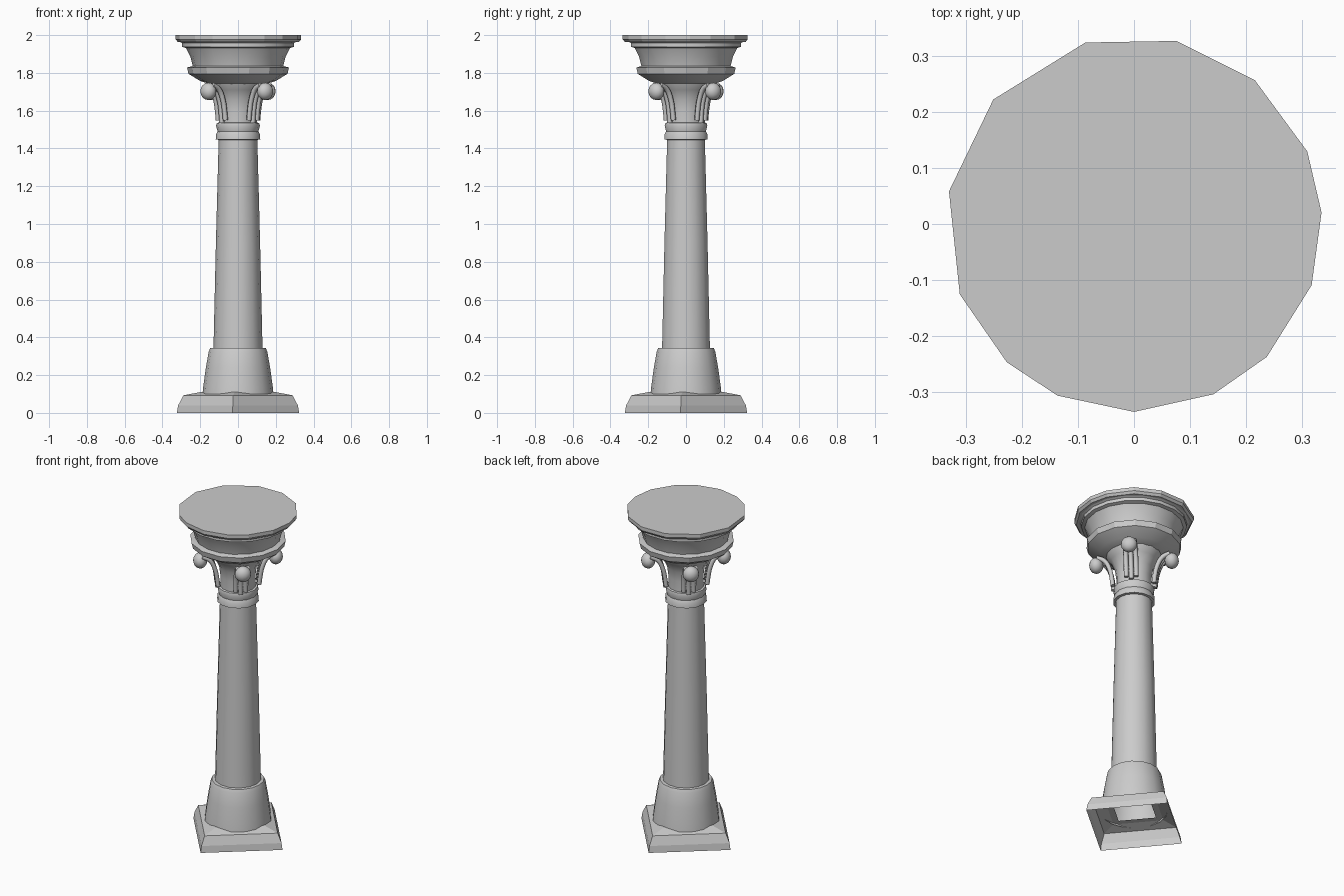
import bpy, bmesh, math
from math import cos, sin, radians, pi

if "Cube" in bpy.data.objects:
    bpy.data.objects.remove(bpy.data.objects["Cube"], do_unlink=True)

stone = bpy.data.materials.new("grey stone")
stone.use_nodes = True
GREY = (0.6, 0.6, 0.6, 1)
stone.diffuse_color = GREY
stone.node_tree.nodes["Principled BSDF"].inputs["Base Color"].default_value = GREY
TWIST = radians(-5)


def finish(obj, smooth=None):
    obj.data.materials.append(stone)
    if smooth:
        bpy.ops.object.select_all(action='DESELECT')
        obj.select_set(True)
        bpy.context.view_layer.objects.active = obj
        bpy.ops.object.shade_smooth_by_angle(angle=radians(smooth))
    return obj


def lathe(name, profile, angles, smooth=None, cap_bottom=False, cap_top=False):
    """Stack rings of (radius, height) with corners at the given angles."""
    bm = bmesh.new()
    rings = [[bm.verts.new((r * cos(a), r * sin(a), z)) for a in angles] for r, z in profile]
    n = len(angles)
    for low, high in zip(rings, rings[1:]):
        for i in range(n):
            j = (i + 1) % n
            bm.faces.new((low[i], low[j], high[j], high[i]))
    if cap_bottom:
        bm.faces.new(rings[0][::-1])
    if cap_top:
        bm.faces.new(rings[-1])
    mesh = bpy.data.meshes.new(name)
    bm.to_mesh(mesh)
    bm.free()
    obj = bpy.data.objects.new(name, mesh)
    bpy.context.collection.objects.link(obj)
    return finish(obj, smooth)


def circle(sides, start=0.0):
    return [start + 2 * pi * i / sides for i in range(sides)]


# Square base, hollow below, corners on the axes
lathe("square_base", [(0.325, 0), (0.318, 0.04), (0.29, 0.093), (0.2, 0.11), (0.15, 0.11)],
      circle(4, TWIST))

# Round plinth with a soft shoulder
lathe("plinth", [(0.188, 0.1), (0.184, 0.14), (0.17, 0.24), (0.155, 0.325), (0.147, 0.343),
                 (0.12, 0.345)], circle(16), 35)

# Tapered shaft
lathe("shaft", [(0.13, 0.335), (0.117, 0.9), (0.102, 1.46)], circle(14), 35)

# Collar and flaring bell of the capital
lathe("neck_collar", [(0.095, 1.445), (0.118, 1.447), (0.116, 1.475), (0.108, 1.49),
                      (0.116, 1.52), (0.112, 1.535), (0.085, 1.54)], circle(14), 35)
lathe("bell", [(0.1, 1.52), (0.099, 1.6), (0.107, 1.66), (0.13, 1.71), (0.155, 1.74),
               (0.16, 1.76)], circle(16), 35)

# Moulding, frieze and lip under the top slab
lathe("lower_moulding", [(0.13, 1.735), (0.2, 1.757), (0.262, 1.795), (0.27, 1.828),
                         (0.24, 1.837), (0.2, 1.837)], circle(14), 20, True, True)
lathe("frieze", [(0.238, 1.83), (0.252, 1.885), (0.276, 1.932), (0.296, 1.938),
                 (0.296, 1.958), (0.312, 1.966)], circle(18), 30, True, True)

# Uneven many-sided top slab
slab = [-158, -132.6, -114, -90, -65, -45, -19, 3.5, 22.7, 50, 77, 105, 138.5, 170]
lathe("top_slab", [(0.324, 1.964), (0.335, 1.978), (0.335, 2.0)],
      [radians(a) for a in slab], None, True, True)

# Four scrolls on the diagonals, each a knob on three stems
for k in range(4):
    turn = pi / 4 + k * pi / 2 + TWIST / 2

    def place(r, side, z):
        return (r * cos(turn) - side * sin(turn), r * sin(turn) + side * cos(turn), z)

    bpy.ops.mesh.primitive_uv_sphere_add(segments=14, ring_count=8, radius=1,
                                         location=place(0.213, 0, 1.702),
                                         rotation=(0, 0, turn))
    knob = bpy.context.object
    knob.name = f"scroll_knob_{k + 1}"
    knob.scale = (0.04, 0.046, 0.046)
    finish(knob, 60)

    for s, side in enumerate((-0.028, 0, 0.028)):
        foot = 1.55 if side else 1.535
        path = [(0.205, 1.735), (0.165, 1.715), (0.135, 1.66), (0.122, 1.6), (0.116, foot)]
        curve = bpy.data.curves.new("stem", 'CURVE')
        curve.dimensions = '3D'
        curve.bevel_depth = 0.014
        curve.bevel_resolution = 1
        curve.resolution_u = 3
        curve.use_fill_caps = True
        spline = curve.splines.new('BEZIER')
        spline.bezier_points.add(len(path) - 1)
        for point, (r, z) in zip(spline.bezier_points, path):
            point.co = place(r, side, z)
            point.handle_left_type = point.handle_right_type = 'AUTO'
        stem = bpy.data.objects.new(f"scroll_stem_{k + 1}_{s + 1}", curve)
        bpy.context.collection.objects.link(stem)
        finish(stem)
